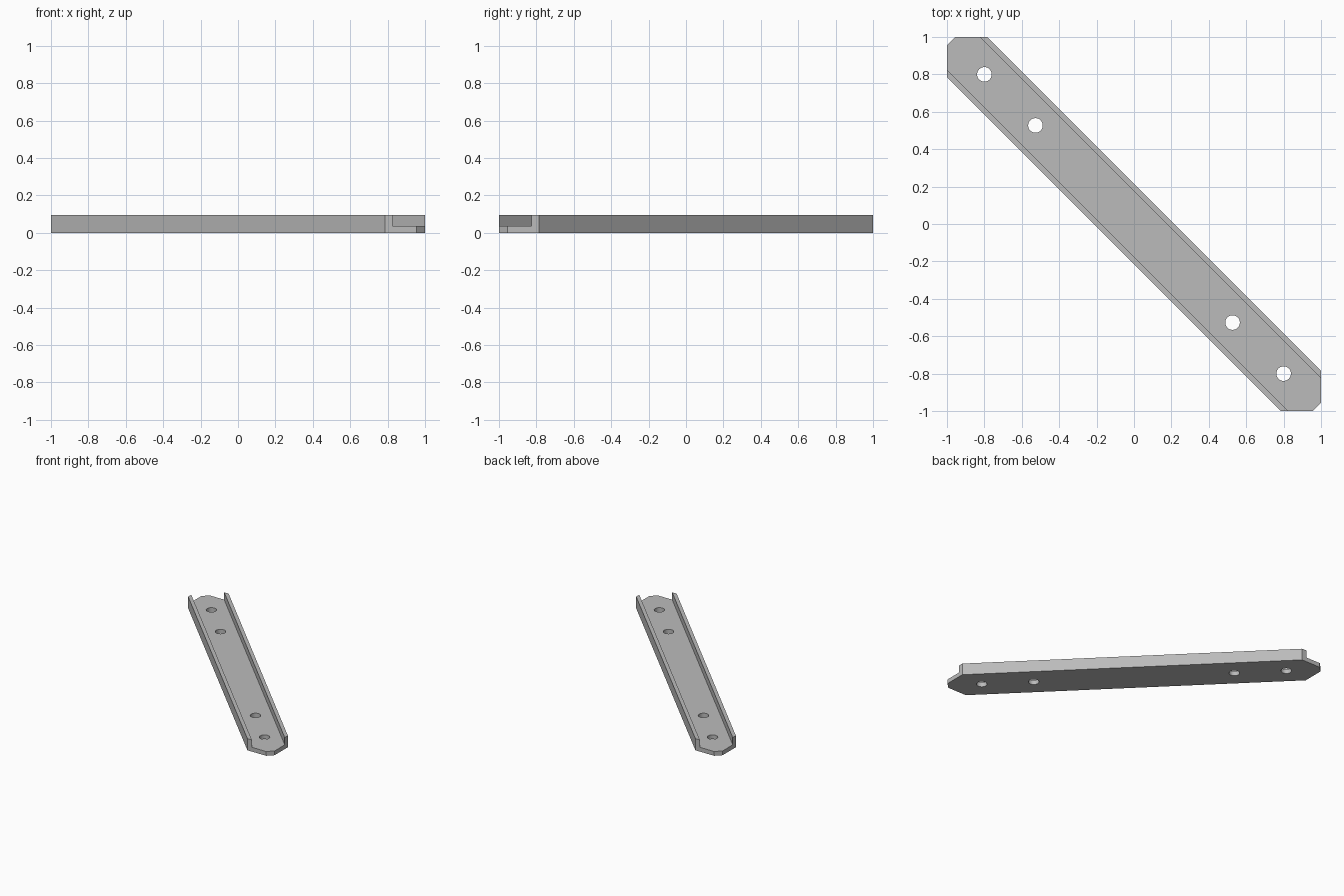
import bpy, bmesh, math

cube = bpy.data.objects.get("Cube")
if cube:
    bpy.data.objects.remove(cube, do_unlink=True)

HEIGHT, FLOOR = 0.095, 0.035

steel = bpy.data.materials.new("grey_steel")
steel.use_nodes = True
GREY = (0.5, 0.5, 0.5, 1)
steel.diffuse_color = GREY
steel.node_tree.nodes["Principled BSDF"].inputs["Base Color"].default_value = GREY


def add_object(name, bm):
    bmesh.ops.recalc_face_normals(bm, faces=bm.faces)
    mesh = bpy.data.meshes.new(name)
    bm.to_mesh(mesh)
    bm.free()
    mesh.materials.append(steel)
    obj = bpy.data.objects.new(name, mesh)
    bpy.context.collection.objects.link(obj)
    return obj


# Diagonal bar with clipped corners; the second half is the first turned by 180 degrees
half = [(-1, 0.785), (-1, 0.955), (-0.955, 1), (-0.785, 1)]
outline = half + [(-x, -y) for x, y in half]
bm = bmesh.new()
base = bm.faces.new([bm.verts.new((x, y, 0)) for x, y in outline])
top = bmesh.ops.extrude_face_region(bm, geom=[base])
bmesh.ops.translate(bm, vec=(0, 0, HEIGHT),
                    verts=[v for v in top["geom"] if isinstance(v, bmesh.types.BMVert)])
channel = add_object("channel_bar", bm)


def cut(cutter):
    cutter.hide_render = True
    cutter.hide_set(True)
    mod = channel.modifiers.new(cutter.name, "BOOLEAN")
    mod.operation = "DIFFERENCE"
    mod.solver = "EXACT"
    mod.object = cutter


# Open groove between the two side walls
bm = bmesh.new()
bmesh.ops.create_cube(bm, size=1)
bmesh.ops.scale(bm, vec=(4, 0.247, 0.2), verts=bm.verts)
bmesh.ops.translate(bm, vec=(0, 0, FLOOR + 0.1), verts=bm.verts)
groove = add_object("groove_cutter", bm)
groove.rotation_euler.z = -math.pi / 4
cut(groove)

# Four bolt holes through the floor
for i, d in enumerate((-0.8, -0.527, 0.527, 0.8)):
    bm = bmesh.new()
    bmesh.ops.create_cone(bm, cap_ends=True, segments=32,
                          radius1=0.039, radius2=0.039, depth=0.4)
    hole = add_object(f"hole_cutter_{i + 1}", bm)
    hole.location = (d, -d, 0)
    cut(hole)

# Bake the cuts and remove the cutters
bpy.context.view_layer.update()
graph = bpy.context.evaluated_depsgraph_get()
result = bpy.data.meshes.new_from_object(channel.evaluated_get(graph))
cutters = [m.object for m in channel.modifiers]
channel.modifiers.clear()
channel.data = result
for cutter in cutters:
    bpy.data.objects.remove(cutter, do_unlink=True)

# Smooth hole walls, crisp edges elsewhere
bpy.ops.object.select_all(action="DESELECT")
channel.select_set(True)
bpy.context.view_layer.objects.active = channel
bpy.ops.object.shade_smooth_by_angle(angle=math.radians(30))
